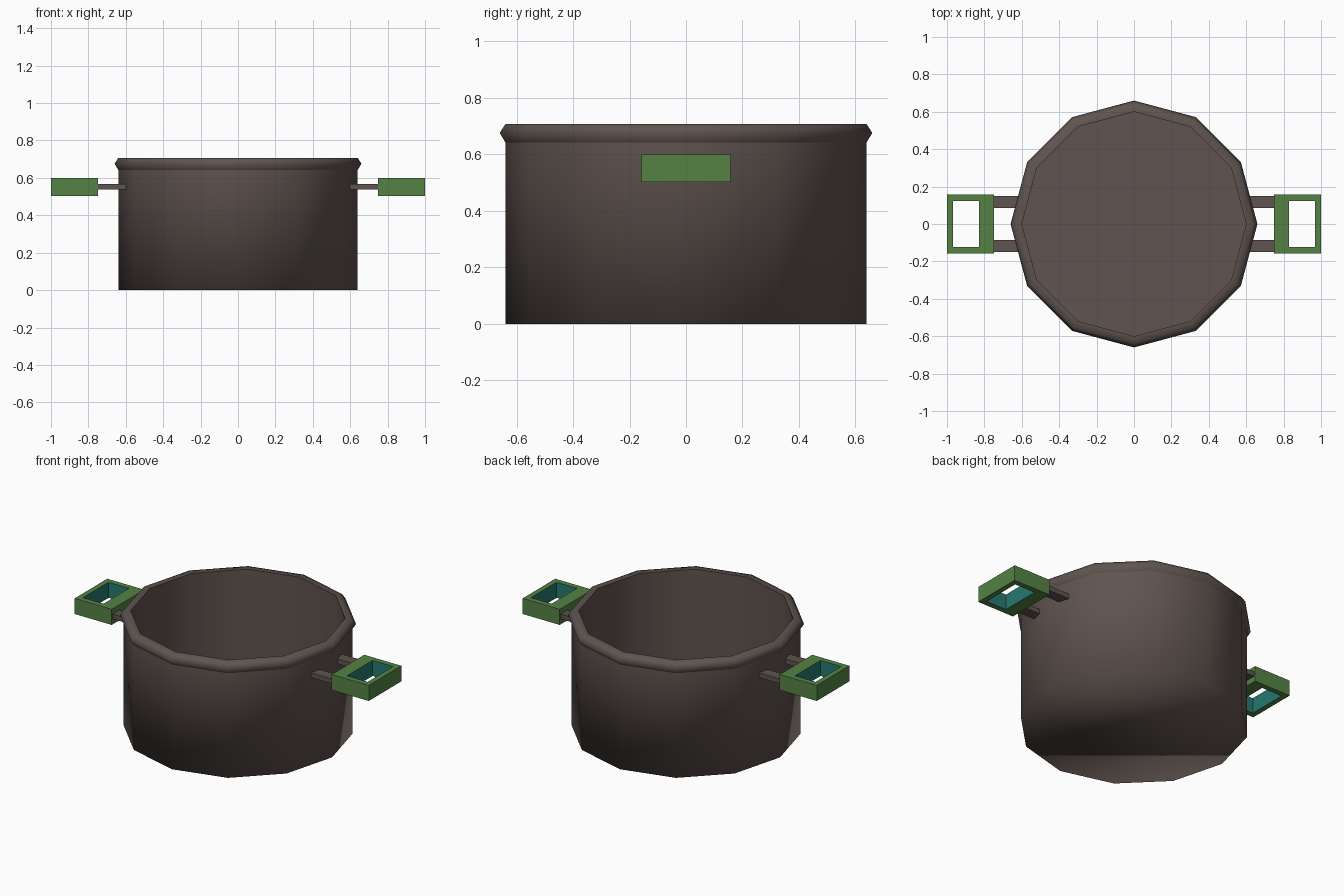
import bpy, bmesh, math
from mathutils import Matrix

if "Cube" in bpy.data.objects:
    bpy.data.objects.remove(bpy.data.objects["Cube"])

def material(name, rgb):
    m = bpy.data.materials.new(name)
    m.diffuse_color = (*rgb, 1)
    m.use_nodes = True
    m.node_tree.nodes["Principled BSDF"].inputs["Base Color"].default_value = m.diffuse_color
    return m

BROWN = material("dark brown enamel", (0.115, 0.088, 0.079))
GREEN = material("green grip", (0.09, 0.225, 0.06))
TEAL = material("teal grip lining", (0.02, 0.19, 0.16))

def finish(bm, name, mats):
    bmesh.ops.recalc_face_normals(bm, faces=bm.faces)
    me = bpy.data.meshes.new(name)
    bm.to_mesh(me)
    bm.free()
    for m in mats:
        me.materials.append(m)
    ob = bpy.data.objects.new(name, me)
    bpy.context.collection.objects.link(ob)
    return ob

def box(name, x, y, z, mat):
    bm = bmesh.new()
    bmesh.ops.create_cube(bm, size=1)
    for v in bm.verts:
        for i, (lo, hi) in enumerate((x, y, z)):
            v.co[i] = hi if v.co[i] > 0 else lo
    return finish(bm, name, [mat])

# Pot: twelve-sided lathe of a wall profile with a flared rim and inner floor
SIDES = 12
PROFILE = [(0.64, 0), (0.64, 0.643), (0.66, 0.676), (0.64, 0.707), (0.60, 0.707), (0.60, 0.04)]
bm = bmesh.new()
rings = [[bm.verts.new((r * math.cos(a), r * math.sin(a), z))
          for a in (2 * math.pi * i / SIDES for i in range(SIDES))]
         for r, z in PROFILE]
for lower, upper in zip(rings, rings[1:]):
    for i in range(SIDES):
        j = (i + 1) % SIDES
        bm.faces.new((lower[i], lower[j], upper[j], upper[i]))
bm.faces.new(rings[0][::-1])
bm.faces.new(rings[-1])
for f in bm.faces:
    f.smooth = True
# Crisp creases under the rim, at the inner lip and round the inner floor
for k in (1, 4, 5):
    for i in range(SIDES):
        bm.edges.get((rings[k][i], rings[k][(i + 1) % SIDES])).smooth = False
finish(bm, "pot_body", [BROWN])

# Grip: rectangular frame with a lined opening
def grip(name, s):
    bm = bmesh.new()
    def loop(x0, x1, y, z):
        return [bm.verts.new((s * px, py, z))
                for px, py in ((x0, -y), (x1, -y), (x1, y), (x0, y))]
    outer = (0.748, 1.0, 0.158)
    inner = (0.828, 0.968, 0.124)
    ob, ot = loop(*outer, 0.503), loop(*outer, 0.599)
    ib, it = loop(*inner, 0.503), loop(*inner, 0.599)
    for i in range(4):
        j = (i + 1) % 4
        for a, b, mat in ((ob, ot, 0), (ot, it, 0), (it, ib, 1), (ib, ob, 0)):
            bm.faces.new((a[i], a[j], b[j], b[i])).material_index = mat
    finish(bm, name, [GREEN, TEAL])

# Handles on both sides, each held by two flat struts
for side, s in (("left", -1), ("right", 1)):
    grip(side + "_grip", s)
    for end, t in (("front", -1), ("back", 1)):
        box(f"{side}_{end}_strut", sorted((s * 0.60, s * 0.75)),
            sorted((t * 0.085, t * 0.15)), (0.537, 0.567), BROWN)
